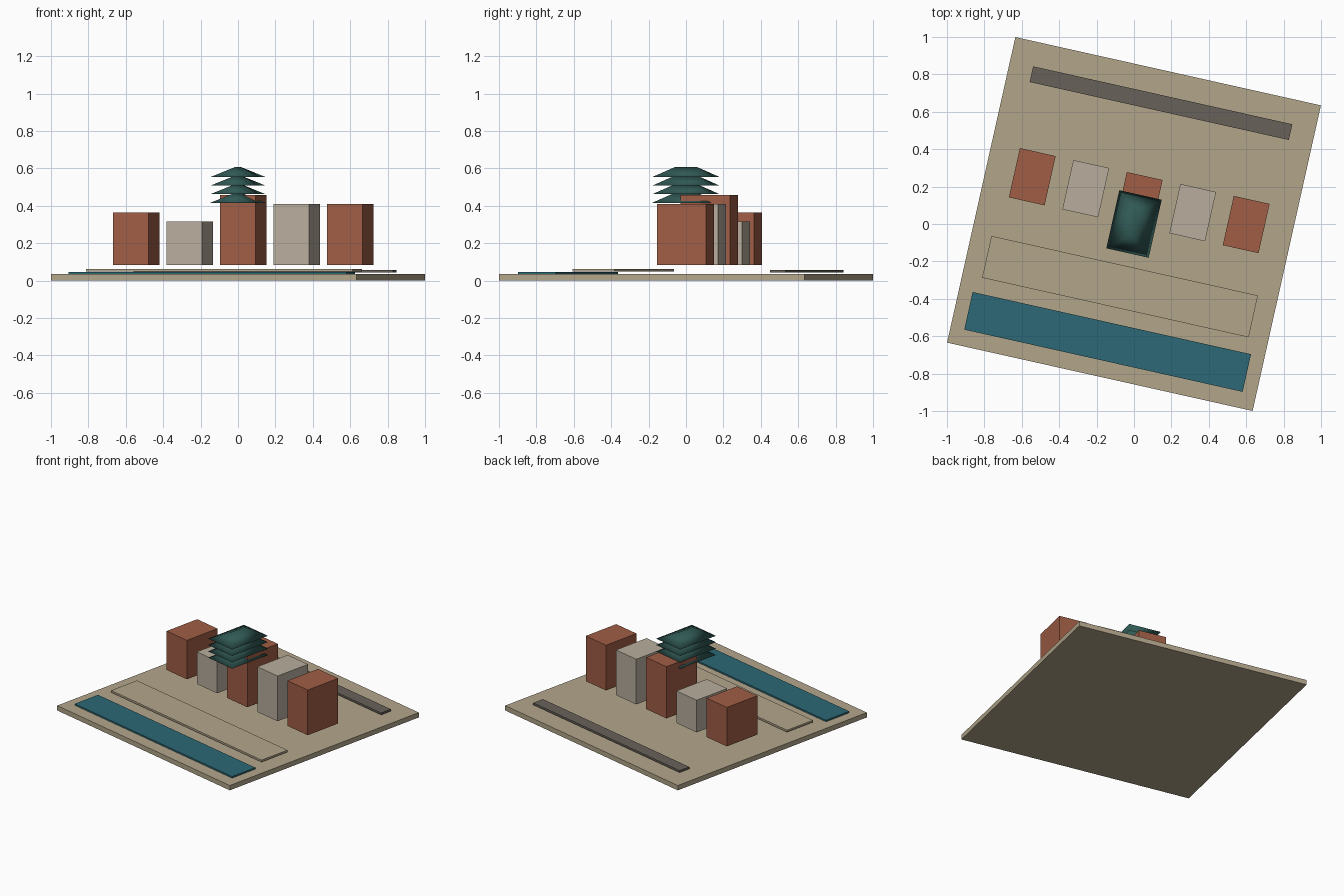
import bpy, bmesh, math
from mathutils import Matrix

if "Cube" in bpy.data.objects:
    bpy.data.objects.remove(bpy.data.objects["Cube"])

TURN = Matrix.Rotation(math.radians(-12.6), 4, 'Z')  # whole layout is turned on the grid


def material(name, rgb):
    m = bpy.data.materials.new(name)
    m.diffuse_color = (*rgb, 1)
    m.use_nodes = True
    m.node_tree.nodes["Principled BSDF"].inputs["Base Color"].default_value = m.diffuse_color
    return m


SAND = material("sand", (0.45, 0.38, 0.26))
BRICK = material("brick", (0.35, 0.11, 0.06))
STONE = material("stone", (0.48, 0.42, 0.34))
ROAD = material("road", (0.14, 0.12, 0.10))
WATER = material("water", (0.025, 0.14, 0.18))
TILE = material("roof_tile", (0.03, 0.10, 0.09))


def add_object(name, bm, mat, smooth=False):
    bmesh.ops.recalc_face_normals(bm, faces=bm.faces)
    for f in bm.faces:
        f.smooth = smooth
    bm.transform(TURN)
    me = bpy.data.meshes.new(name)
    bm.to_mesh(me)
    bm.free()
    me.materials.append(mat)
    ob = bpy.data.objects.new(name, me)
    bpy.context.collection.objects.link(ob)
    return ob


def block(name, x, y, sx, sy, z0, z1, mat):
    bm = bmesh.new()
    bmesh.ops.create_cube(bm, size=1, matrix=Matrix.Translation((x, y, (z0 + z1) / 2))
                          @ Matrix.Diagonal((sx, sy, z1 - z0, 1)))
    return add_object(name, bm, mat)


def hip_roof(name, hx, hy, ridge, z0, z1):
    bm = bmesh.new()
    eave = [bm.verts.new((x * hx, y * hy, z0)) for x, y in ((-1, -1), (1, -1), (1, 1), (-1, 1))]
    front, back = (bm.verts.new((0, s * ridge, z1)) for s in (-1, 1))
    a, b, c, d = eave
    for face in ((d, c, b, a), (a, b, front), (b, c, back, front), (c, d, back), (d, a, front, back)):
        bm.faces.new(face)
    return add_object(name, bm, TILE, smooth=True)


# Ground slab, canal, quay and back road
block("ground_slab", 0, 0, 1.674, 1.674, 0, 0.035, SAND)
block("canal_water", 0, -0.646, 1.525, 0.206, 0.035, 0.046, WATER)
block("quay", 0, -0.343, 1.46, 0.229, 0.048, 0.062, SAND)
block("back_road", 0, 0.662, 1.42, 0.086, 0.043, 0.057, ROAD)

# Row of five buildings in alternating colours
for i, top in enumerate((0.365, 0.316, 0.457, 0.41, 0.41)):
    block(f"building_{i + 1}", (i - 2) * 0.293, 0.128, 0.196, 0.27, 0.084, top,
          STONE if i % 2 else BRICK)

# Stacked hip roofs in front of the middle building
for i in range(4):
    z = 0.416 + i * 0.0458
    hip_roof(f"roof_tier_{i + 1}", 0.116, 0.159, 0.057, z, z + 0.055)
